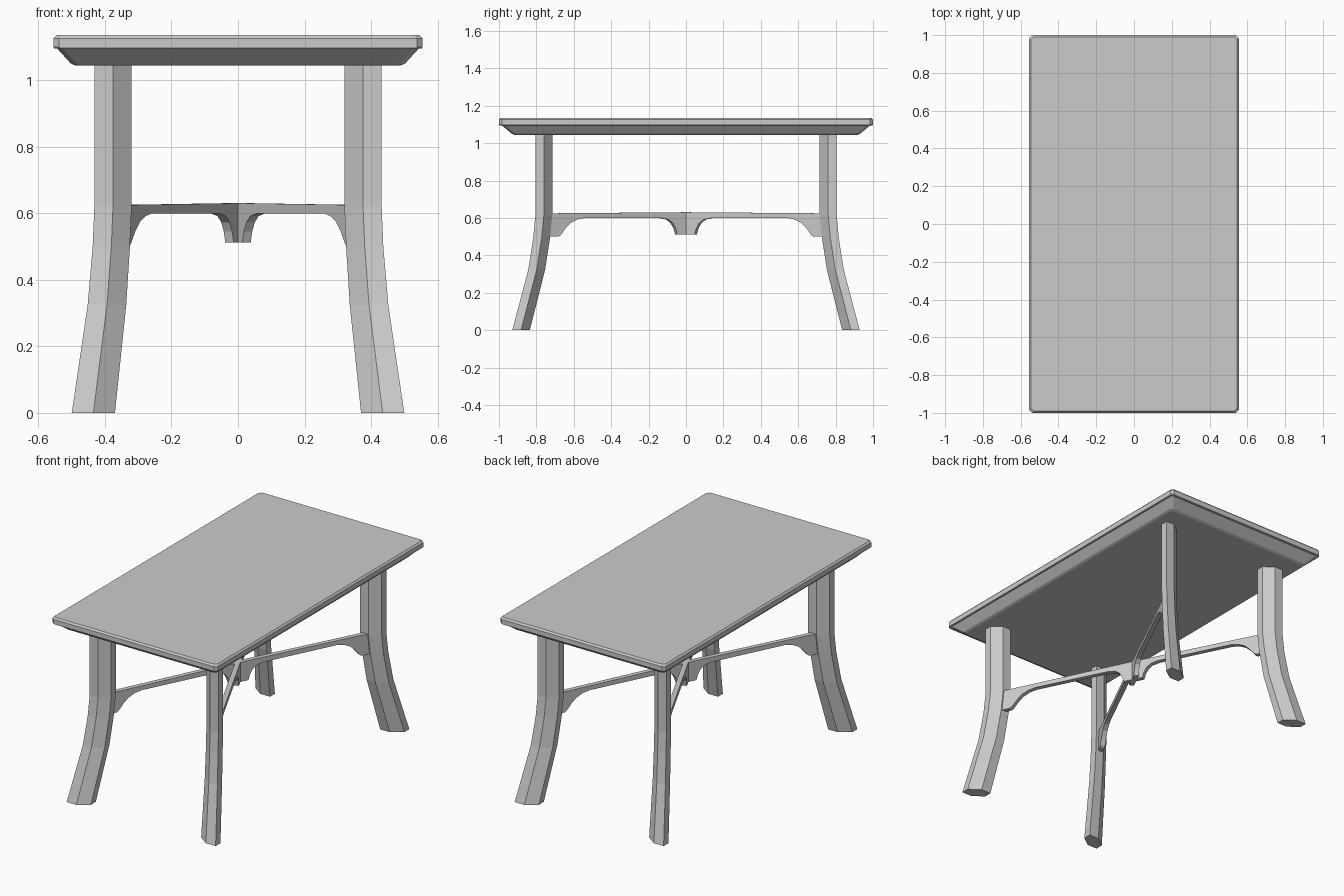
import bpy, bmesh, math

if "Cube" in bpy.data.objects:
    bpy.data.objects.remove(bpy.data.objects["Cube"])


def make_object(name, bm):
    bmesh.ops.recalc_face_normals(bm, faces=bm.faces)
    mesh = bpy.data.meshes.new(name)
    bm.to_mesh(mesh)
    bm.free()
    obj = bpy.data.objects.new(name, mesh)
    bpy.context.collection.objects.link(obj)
    return obj


def loft(name, rings):
    """Skin a stack of point rings and cap both ends."""
    bm = bmesh.new()
    loops = [[bm.verts.new(p) for p in ring] for ring in rings]
    n = len(loops[0])
    for a, b in zip(loops, loops[1:]):
        for i in range(n):
            j = (i + 1) % n
            bm.faces.new((a[i], a[j], b[j], b[i]))
    bm.faces.new(loops[0])
    bm.faces.new(loops[-1])
    return make_object(name, bm)


def cut_rectangle(x, y, z, c):
    return [(x - c, -y, z), (x, -y + c, z), (x, y - c, z), (x - c, y, z),
            (-x + c, y, z), (-x, y - c, z), (-x, -y + c, z), (-x + c, -y, z)]


# Table top: slab with a sloped moulding below
top_profile = [(0.49, 0.918, 1.045), (0.503, 0.932, 1.051), (0.543, 0.985, 1.095),
               (0.553, 0.998, 1.096), (0.555, 1.0, 1.10), (0.555, 1.0, 1.126),
               (0.546, 0.991, 1.136)]
loft("table_top", [cut_rectangle(x, y, z, 0.016) for x, y, z in top_profile])

# Legs: six-sided section, splayed outward along the diagonal
leg_section = [(1, 1), (0, 1), (-1, 0), (-1, -1), (0, -1), (1, 0)]
leg_path = [(0.435, 0.882, 0.0, 0.065, 0.047), (0.394, 0.798, 0.325, 0.058, 0.045),
            (0.381, 0.771, 0.50, 0.056, 0.045), (0.376, 0.76, 0.62, 0.056, 0.045),
            (0.376, 0.76, 1.05, 0.056, 0.045)]
for side, sx in (("left", -1), ("right", 1)):
    for end, sy in (("front", -1), ("back", 1)):
        loft(f"{end}_{side}_leg",
             [[(sx * (cx + u * hx), sy * (cy + v * hy), z) for u, v in leg_section]
              for cx, cy, z, hx, hy in leg_path])

# Crossed stretchers with curved brackets at the legs and centre
half = [(0.058, 0.512), (0.068, 0.545), (0.085, 0.573), (0.112, 0.592), (0.156, 0.60),
        (0.61, 0.60), (0.655, 0.592), (0.695, 0.573), (0.725, 0.545),
        (0.755, 0.508), (0.768, 0.50), (0.82, 0.50), (0.82, 0.625)]
outline = half + [(0.0, 0.631)] + [(-t, z) for t, z in reversed(half)]
length = math.hypot(0.376, 0.76)
dx, dy, w = 0.376 / length, 0.76 / length, 0.014
for name, s in (("stretcher_a", 1), ("stretcher_b", -1)):
    loft(name, [[(s * (t * dx + k * dy), t * dy - k * dx, z) for t, z in outline]
                for k in (-w, w)])
